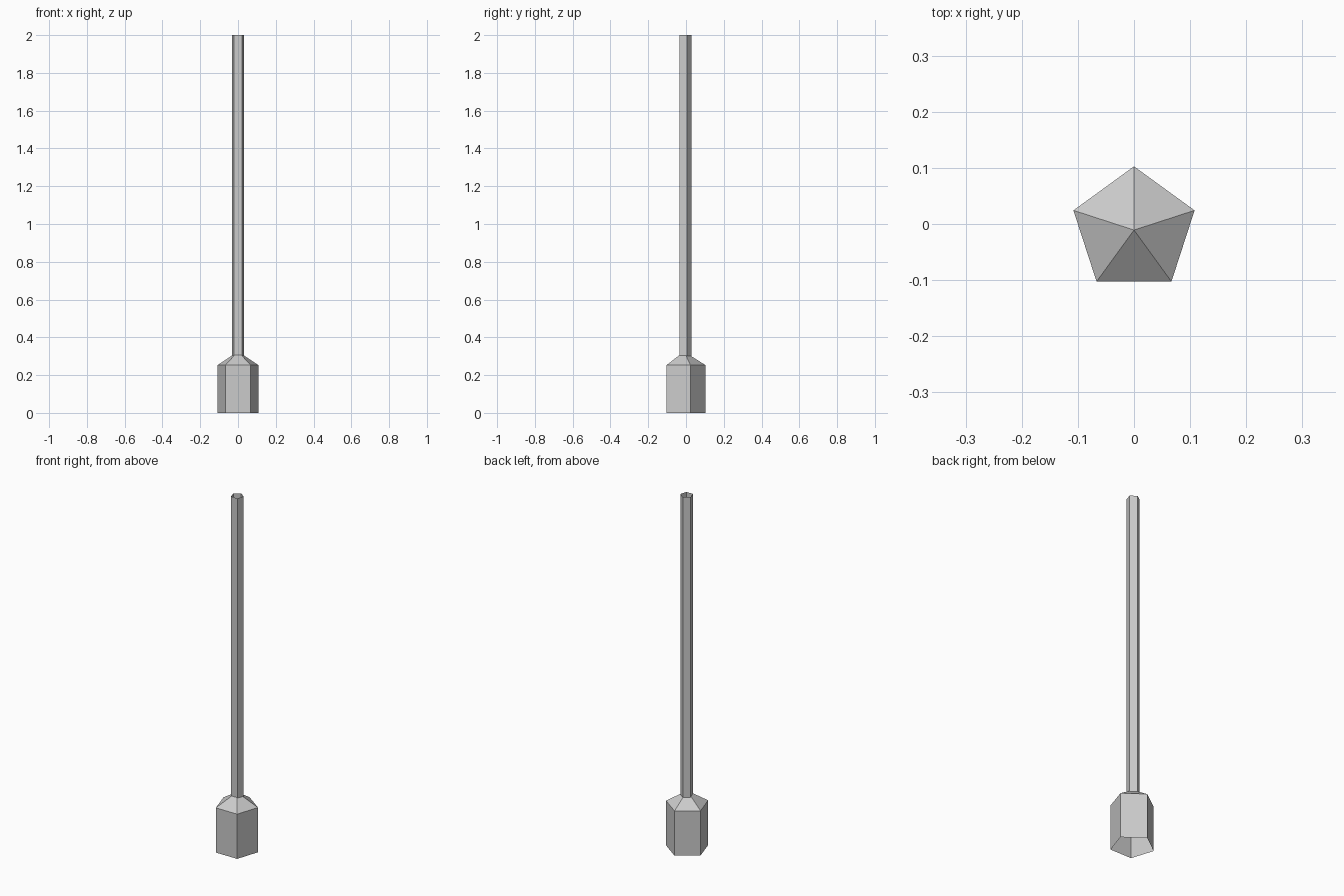
import bpy, math

if "Cube" in bpy.data.objects:
    bpy.data.objects.remove(bpy.data.objects["Cube"])

SIDES = 5


def ring(radius, cy, z):
    # pentagon with one corner pointing to the back (+y)
    return [(radius * math.cos(math.pi / 2 + i * math.tau / SIDES),
             cy + radius * math.sin(math.pi / 2 + i * math.tau / SIDES), z)
            for i in range(SIDES)]


def tube(name, radius, cy, z0, z1, apex=None):
    # open-ended prism, optionally closed by a pointed roof
    verts = ring(radius, cy, z0) + ring(radius, cy, z1)
    pairs = [(i, (i + 1) % SIDES) for i in range(SIDES)]
    faces = [(a, b, b + SIDES, a + SIDES) for a, b in pairs]
    if apex is not None:
        verts.append((0, cy, apex))
        faces += [(a + SIDES, b + SIDES, 2 * SIDES) for a, b in pairs]
    mesh = bpy.data.meshes.new(name)
    mesh.from_pydata(verts, [], faces)
    obj = bpy.data.objects.new(name, mesh)
    bpy.context.collection.objects.link(obj)
    return obj


# wide base with pointed roof, open underneath
tube("base", 0.1135, -0.0108, 0.0, 0.253, apex=0.325)
# thin hollow pole, open at the top
tube("pole", 0.034, -0.006, 0.28, 2.0)
